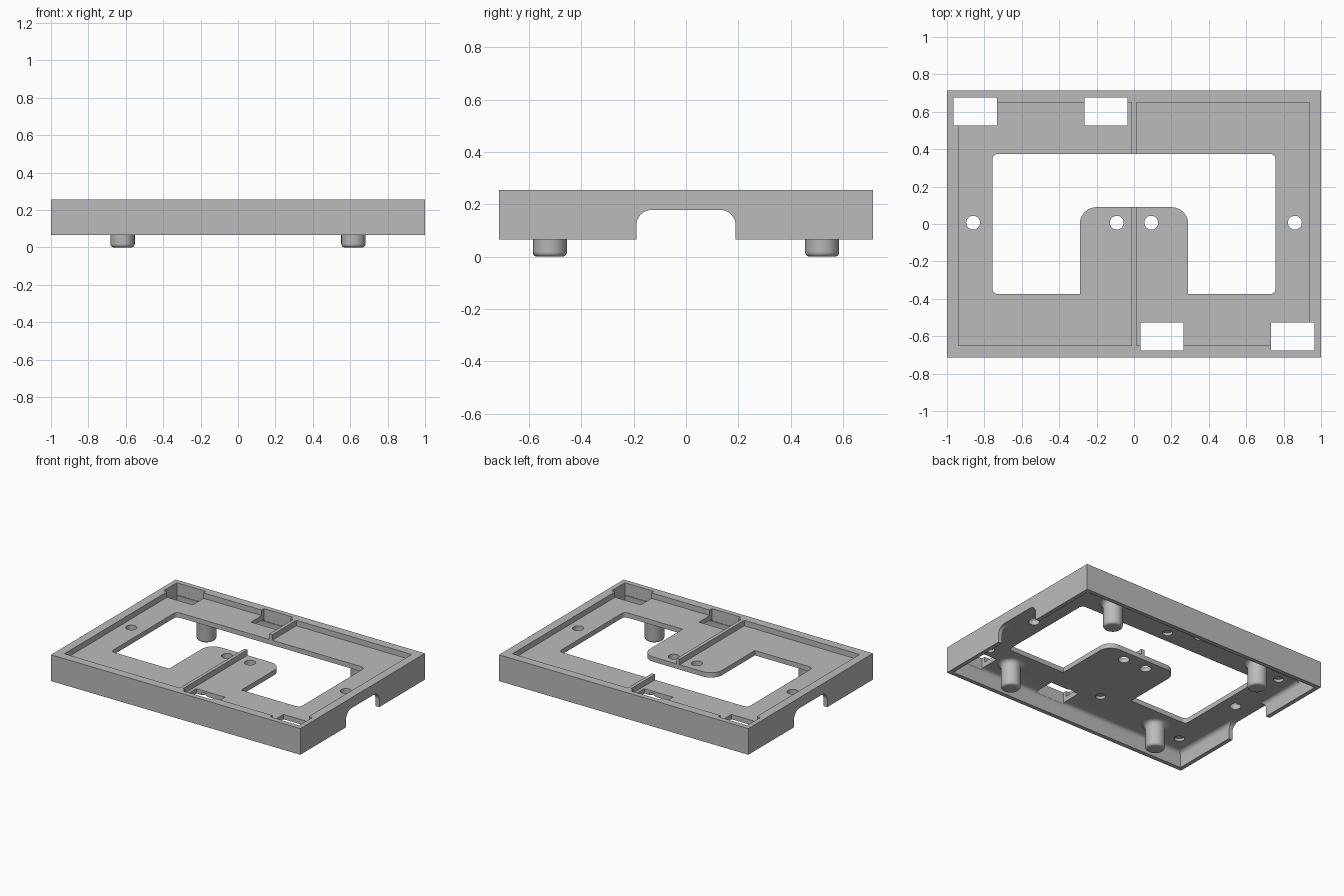
import bpy, bmesh, math
from mathutils import Vector

cube = bpy.data.objects.get("Cube")
if cube:
    bpy.data.objects.remove(cube, do_unlink=True)

BASE, FLOOR_LOW, FLOOR_TOP, TOP = 0.065, 0.18, 0.215, 0.255
HALF_X, HALF_Y, WALL = 1.0, 0.714, 0.03

grey = bpy.data.materials.new("plain grey")
grey.use_nodes = True
grey.diffuse_color = (0.5, 0.5, 0.5, 1)
grey.node_tree.nodes["Principled BSDF"].inputs["Base Color"].default_value = (0.5, 0.5, 0.5, 1)


def finish(name, bm):
    bmesh.ops.recalc_face_normals(bm, faces=bm.faces)
    mesh = bpy.data.meshes.new(name)
    bm.to_mesh(mesh)
    bm.free()
    mesh.materials.append(grey)
    obj = bpy.data.objects.new(name, mesh)
    bpy.context.collection.objects.link(obj)
    return obj


def rounded(corners, steps=8):
    """Turn right-angled corners (a, b, radius) into an outline."""
    pts = []
    for i, (a, b, r) in enumerate(corners):
        p = Vector((a, b))
        if r == 0:
            pts.append(p)
            continue
        to_prev = (Vector(corners[i - 1][:2]) - p).normalized()
        to_next = (Vector(corners[(i + 1) % len(corners)][:2]) - p).normalized()
        centre = p + r * (to_prev + to_next)
        for k in range(steps + 1):
            t = math.pi / 2 * k / steps
            pts.append(centre - r * (to_next * math.cos(t) + to_prev * math.sin(t)))
    return pts


def prism(name, outline, low, high, along_x=False, fillet=0):
    bm = bmesh.new()

    def place(p, h):
        return (h, p[0], p[1]) if along_x else (p[0], p[1], h)
    rings = [[bm.verts.new(place(p, h)) for p in outline] for h in (low, high)]
    n = len(outline)
    bm.faces.new(rings[0][::-1])
    top = bm.faces.new(rings[1])
    for i in range(n):
        j = (i + 1) % n
        bm.faces.new((rings[0][i], rings[0][j], rings[1][j], rings[1][i]))
    if fillet:
        bmesh.ops.bevel(bm, geom=list(top.edges), offset=fillet, segments=6,
                        profile=0.5, affect='EDGES')
    return finish(name, bm)


def rect(x0, x1, y0, y1):
    return [(x0, y0), (x1, y0), (x1, y1), (x0, y1)]


def circle(x, y, r, n=32):
    return [(x + r * math.cos(2 * math.pi * i / n), y + r * math.sin(2 * math.pi * i / n))
            for i in range(n)]


def smooth(obj):
    bpy.ops.object.select_all(action='DESELECT')
    obj.select_set(True)
    bpy.context.view_layer.objects.active = obj
    bpy.ops.object.shade_smooth_by_angle(angle=math.radians(30))


# Outer block of the tray
tray = prism("tray", rect(-HALF_X, HALF_X, -HALF_Y, HALF_Y), BASE, TOP)
cutters = []

# Hollow underside with a soft inner edge
ix, iy = HALF_X - WALL, HALF_Y - WALL
cutters.append(prism("underside_cutter", rect(-ix, ix, -iy, iy), 0, FLOOR_LOW, fillet=0.03))

# Two shallow top recesses, leaving the rim and the centre divider
for x0, x1 in ((-0.937, -0.0125), (0.0125, 0.937)):
    cutters.append(prism("recess_cutter", rect(x0, x1, -0.65, 0.65), FLOOR_TOP, 0.3))

# Large opening around a rounded tongue
opening = rounded([(-0.757, -0.375, 0.03), (-0.29, -0.375, 0), (-0.29, 0.09, 0.09),
                   (0.29, 0.09, 0.09), (0.29, -0.375, 0), (0.757, -0.375, 0.03),
                   (0.757, 0.375, 0.03), (-0.757, 0.375, 0.03)])
cutters.append(prism("opening_cutter", opening, 0.1, 0.4))

# Arched notches in both short walls
arch = rounded([(-0.19, 0, 0), (0.19, 0, 0), (0.19, 0.179, 0.06), (-0.19, 0.179, 0.06)])
for x0, x1 in ((-1.1, -0.9), (0.9, 1.1)):
    cutters.append(prism("notch_cutter", arch, x0, x1, along_x=True))

# Rectangular slots, through holes and blind holes, repeated by a half turn
for s in (-1, 1):
    for x0, x1 in ((0.733, 0.965), (0.035, 0.265)):
        xs, ys = sorted((s * x0, s * x1)), sorted((-s * 0.527, -s * 0.677))
        cutters.append(prism("slot_cutter", rect(*xs, *ys), 0.02, 0.35))
    for x in (0.092, 0.86):
        cutters.append(prism("hole_cutter", circle(s * x, 0.007, 0.037), 0.1, 0.35))
    for x, y in ((0.1, -0.55), (0.1, 0.46), (0.85, 0.55), (0.85, -0.46)):
        cutters.append(prism("blind_hole_cutter", circle(s * x, s * y, 0.034), 0.1, 0.2))

bpy.context.view_layer.objects.active = tray
for cutter in cutters:
    cutter.hide_render = True
    mod = tray.modifiers.new("cut", 'BOOLEAN')
    mod.operation, mod.solver, mod.object = 'DIFFERENCE', 'EXACT', cutter
    bpy.ops.object.modifier_apply(modifier=mod.name)
for cutter in cutters:
    bpy.data.objects.remove(cutter, do_unlink=True)
smooth(tray)


def peg(name, x, y, r=0.065, soft=0.018, flare=0.03, n=32):
    """Turned foot: rounded tip, straight shaft, flared root."""
    arc = [math.pi / 2 * k / 5 for k in range(6)]
    profile = [(r - soft + soft * math.sin(t), soft - soft * math.cos(t)) for t in arc]
    profile += [(r + flare - flare * math.cos(t), FLOOR_LOW - flare + flare * math.sin(t))
                for t in arc]
    profile.append((r + flare, FLOOR_LOW + 0.005))
    bm = bmesh.new()
    rings = [[bm.verts.new((px, py, z)) for px, py in circle(x, y, rad, n)]
             for rad, z in profile]
    bm.faces.new(rings[0][::-1])
    bm.faces.new(rings[-1])
    for a, b in zip(rings, rings[1:]):
        for i in range(n):
            j = (i + 1) % n
            bm.faces.new((a[i], a[j], b[j], b[i]))
    smooth(finish(name, bm))


# Four feet
for side, x in (("right", -0.617), ("left", 0.617)):
    for end, y in (("front", -0.52), ("back", 0.52)):
        peg(f"{end}_{side}_foot", x, y)
